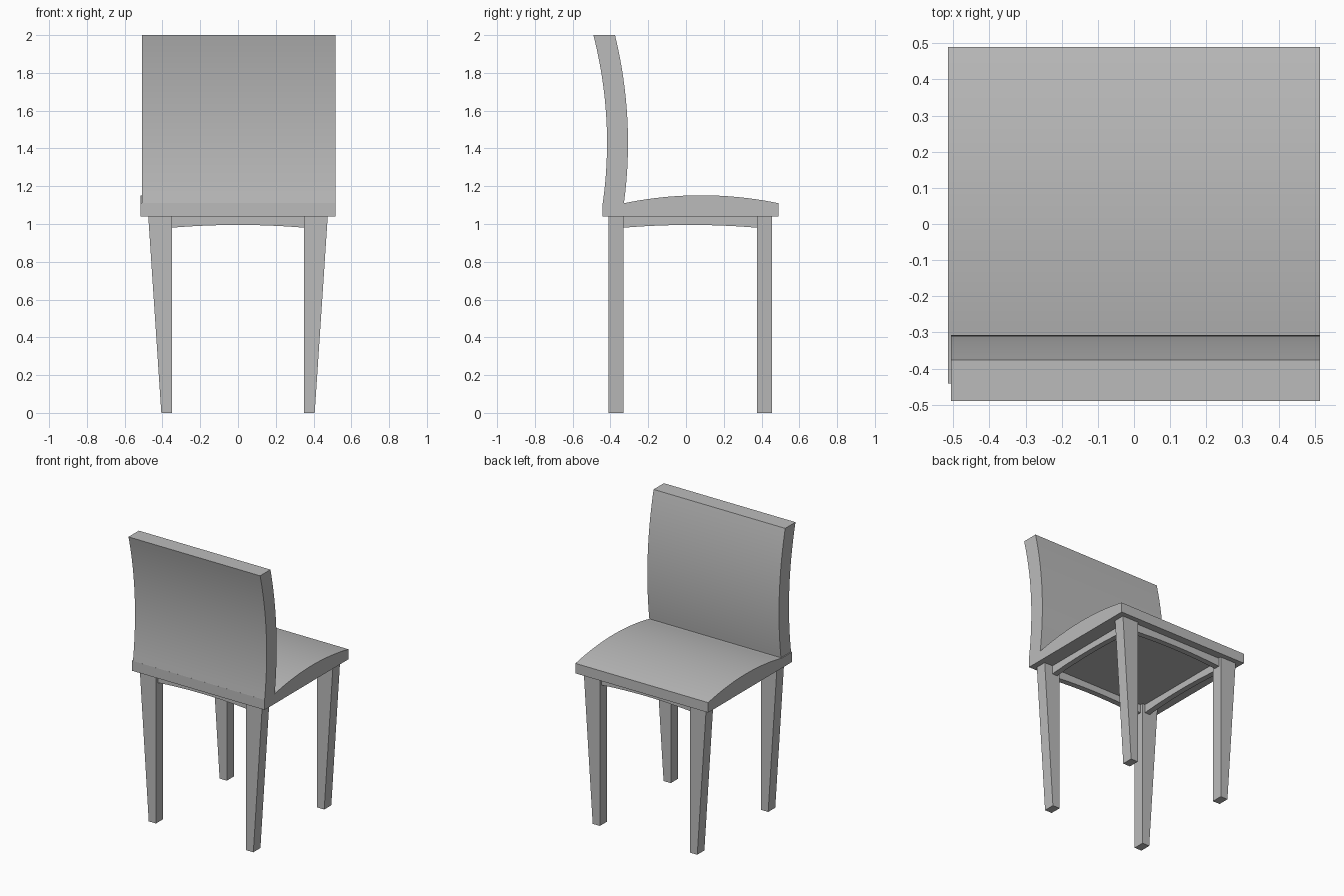
import bpy
import bmesh
import math
from mathutils import Vector

default_cube = bpy.data.objects.get("Cube")
if default_cube:
    bpy.data.objects.remove(default_cube, do_unlink=True)

grey = bpy.data.materials.new("plain_grey")
grey.use_nodes = True
COLOUR = (0.5, 0.5, 0.5, 1)
grey.diffuse_color = COLOUR
grey.node_tree.nodes["Principled BSDF"].inputs["Base Color"].default_value = COLOUR


def extrude_profile(name, outline, start, depth):
    """Extrude a closed 3D outline along depth, starting at an offset."""
    bm = bmesh.new()
    face = bm.faces.new([bm.verts.new(Vector(p) + Vector(start)) for p in outline])
    grown = bmesh.ops.extrude_face_region(bm, geom=[face])["geom"]
    moved = [v for v in grown if isinstance(v, bmesh.types.BMVert)]
    bmesh.ops.translate(bm, verts=moved, vec=depth)
    bmesh.ops.recalc_face_normals(bm, faces=bm.faces)
    mesh = bpy.data.meshes.new(name)
    bm.to_mesh(mesh)
    bm.free()
    mesh.materials.append(grey)
    obj = bpy.data.objects.new(name, mesh)
    bpy.context.collection.objects.link(obj)
    bpy.ops.object.select_all(action="DESELECT")
    obj.select_set(True)
    bpy.context.view_layer.objects.active = obj
    bpy.ops.object.shade_smooth_by_angle(angle=math.radians(25))
    return obj


def arch(a, b, base, rise, steps=20):
    """Points of a shallow arch from a to b."""
    ts = [i / steps for i in range(steps + 1)]
    return [(a + (b - a) * t, base + rise * 4 * t * (1 - t)) for t in ts]


SEAT_BOTTOM, SEAT_TOP = 1.04, 1.11
HALF_WIDTH, BACK_Y, FRONT_Y = 0.515, -0.441, 0.49

# Seat: crowned cushion with a flat ledge under the backrest
crown = arch(-0.329, FRONT_Y, SEAT_TOP, 0.042)
seat = [(BACK_Y, SEAT_BOTTOM), (BACK_Y, SEAT_TOP)] + crown + [(FRONT_Y, SEAT_BOTTOM)]
extrude_profile("seat", [(0, y, z) for y, z in seat],
                (-HALF_WIDTH, 0, 0), (2 * HALF_WIDTH, 0, 0))

# Backrest: curved slab, slightly narrower than the seat on one side
heights = [SEAT_TOP + (2 - SEAT_TOP) * i / 24 for i in range(25)]
outer = [(0, -0.418 - 0.222 * (z - 1.43) ** 2, z) for z in heights]
inner = [(0, -0.307 - 0.212 * (z - 1.43) ** 2, z) for z in heights]
extrude_profile("backrest", outer + inner[::-1], (-0.507, 0, 0), (0.507 + HALF_WIDTH, 0, 0))

# Legs: outer side tapers inwards towards the floor
for side, sx in (("left", 1), ("right", -1)):
    for end, y in (("front", -0.41), ("back", 0.376)):
        outline = [(sx * x, 0, z) for x, z in
                   ((0.35, 0), (0.406, 0), (0.475, SEAT_BOTTOM), (0.35, SEAT_BOTTOM))]
        extrude_profile(f"{end}_{side}_leg", outline, (0, y, 0), (0, 0.079, 0))

# Aprons: arched rails joining the legs under the seat
THICK = 0.04
rail = arch(-0.355, 0.355, 0.98, 0.015) + [(0.355, SEAT_BOTTOM), (-0.355, SEAT_BOTTOM)]
for end, y in (("front", -0.39), ("back", 0.395)):
    extrude_profile(f"{end}_apron", [(x, 0, z) for x, z in rail], (0, y, 0), (0, THICK, 0))
rail = arch(-0.335, 0.38, 0.98, 0.015) + [(0.38, SEAT_BOTTOM), (-0.335, SEAT_BOTTOM)]
for side, x in (("left", 0.37), ("right", -0.37 - THICK)):
    extrude_profile(f"{side}_apron", [(0, y, z) for y, z in rail], (x, 0, 0), (THICK, 0, 0))
